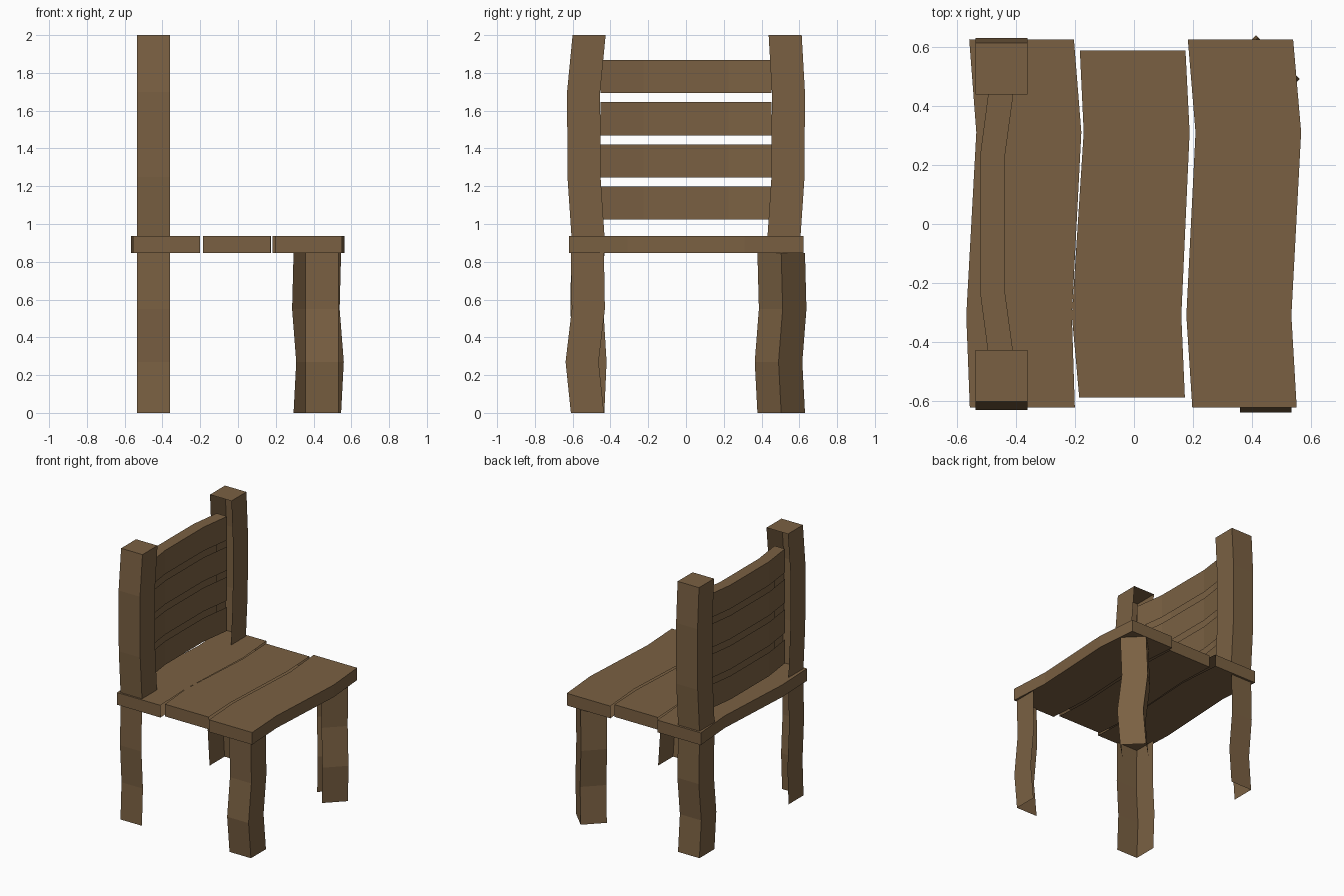
import bpy, bmesh
from mathutils import Matrix, Vector
from math import radians

if "Cube" in bpy.data.objects:
    bpy.data.objects.remove(bpy.data.objects["Cube"])

wood = bpy.data.materials.new("brown_wood")
wood.diffuse_color = (0.195, 0.118, 0.055, 1)
wood.use_nodes = True
wood.node_tree.nodes["Principled BSDF"].inputs["Base Color"].default_value = wood.diffuse_color


def loft(name, rings, sides=(0, 1, 2, 3), caps=(True, True)):
    """Join four-cornered rings with flat faces, keeping only the chosen sides."""
    bm = bmesh.new()
    vs = [[bm.verts.new(p) for p in ring] for ring in rings]
    for a, b in zip(vs, vs[1:]):
        for i in sides:
            j = (i + 1) % 4
            bm.faces.new((a[i], a[j], b[j], b[i]))
    if caps[0]:
        bm.faces.new(vs[0][::-1])
    if caps[1]:
        bm.faces.new(vs[-1])
    loose = [v for v in bm.verts if not v.link_faces]
    bmesh.ops.delete(bm, geom=loose, context='VERTS')
    mesh = bpy.data.meshes.new(name)
    bm.to_mesh(mesh)
    bm.free()
    mesh.materials.append(wood)
    ob = bpy.data.objects.new(name, mesh)
    bpy.context.collection.objects.link(ob)
    return ob


def beam_y(name, path, z0, z1, **kw):
    """Board along y; path rows are (y, x_min, x_max). Sides: 0 -x, 1 top, 2 +x, 3 bottom."""
    return loft(name, [[(a, y, z0), (a, y, z1), (b, y, z1), (b, y, z0)]
                       for y, a, b in path], **kw)


def post_z(name, centre, bends, half=0.0875, turn=0, **kw):
    """Upright square post; bends rows are (z, shift). Sides: 0 -y, 1 +x, 2 +y, 3 -x."""
    rot = Matrix.Rotation(radians(turn), 3, 'Z')
    corners = ((-half, -half), (half, -half), (half, half), (-half, half))
    rings = []
    for z, s in bends:
        rings.append([rot @ Vector((x, y + s, 0)) + Vector((*centre, z))
                      for x, y in corners])
    return loft(name, rings, **kw)


# Wavy seat boards, open along the narrow gaps between them
Z0, Z1 = 0.847, 0.937
beam_y("seat_board_back", [(-0.62, -0.555, -0.2), (-0.31, -0.567, -0.21),
                           (0.31, -0.533, -0.178), (0.623, -0.557, -0.203)],
       Z0, Z1, sides=(0, 1, 3))
beam_y("seat_board_middle", [(-0.587, -0.185, 0.172), (-0.31, -0.21, 0.16),
                             (0.31, -0.17, 0.188), (0.587, -0.183, 0.174)],
       Z0, Z1, sides=(1, 3))
beam_y("seat_board_front", [(-0.62, 0.197, 0.55), (-0.31, 0.177, 0.532),
                            (0.31, 0.208, 0.565), (0.623, 0.182, 0.538)],
       Z0, Z1, sides=(1, 2, 3))

# Back posts above the seat, bowed outward, open towards the slats
for side, label, kept in ((-1, "a", (0, 1, 3)), (1, "b", (1, 2, 3))):
    post_z("back_post_" + label, (-0.4475, side * 0.519),
           [(0.937, 0), (1.25, side * 0.021), (1.7, side * 0.023), (2.0, 0.006)],
           sides=kept, caps=(False, True))

# Bowed back slats: only the highest one has a top edge
for i in range(4):
    z = 1.023 + i * 0.2233
    beam_y(f"back_slat_{i + 1}",
           [(-0.453, -0.491, -0.406), (-0.225, -0.521, -0.437),
            (0.225, -0.521, -0.437), (0.453, -0.491, -0.406)], z, z + 0.175,
           sides=(0, 1, 2) if i == 3 else (0, 2), caps=(False, False))

# Legs: open sheets without the hidden inner sides
none = (False, False)
post_z("rear_leg_a", (-0.4475, -0.52), [(0, 0), (0.27, 0.012), (0.55, -0.005), (Z0, 0)],
       sides=(3, 0), caps=none)
post_z("rear_leg_b", (-0.4475, 0.52), [(0, 0), (0.27, -0.022), (0.55, 0.007), (Z0, 0)],
       sides=(2, 3), caps=none)
post_z("front_leg_a", (0.445, -0.522), [(0, 0), (0.27, -0.028), (0.55, 0.005), (Z0, 0)],
       sides=(0, 1), caps=none)
post_z("front_leg_b", (0.42, 0.504), [(0, 0), (0.27, -0.02), (0.55, 0.011), (Z0, 0)],
       half=0.089, turn=45, sides=(0, 1, 2), caps=none)
